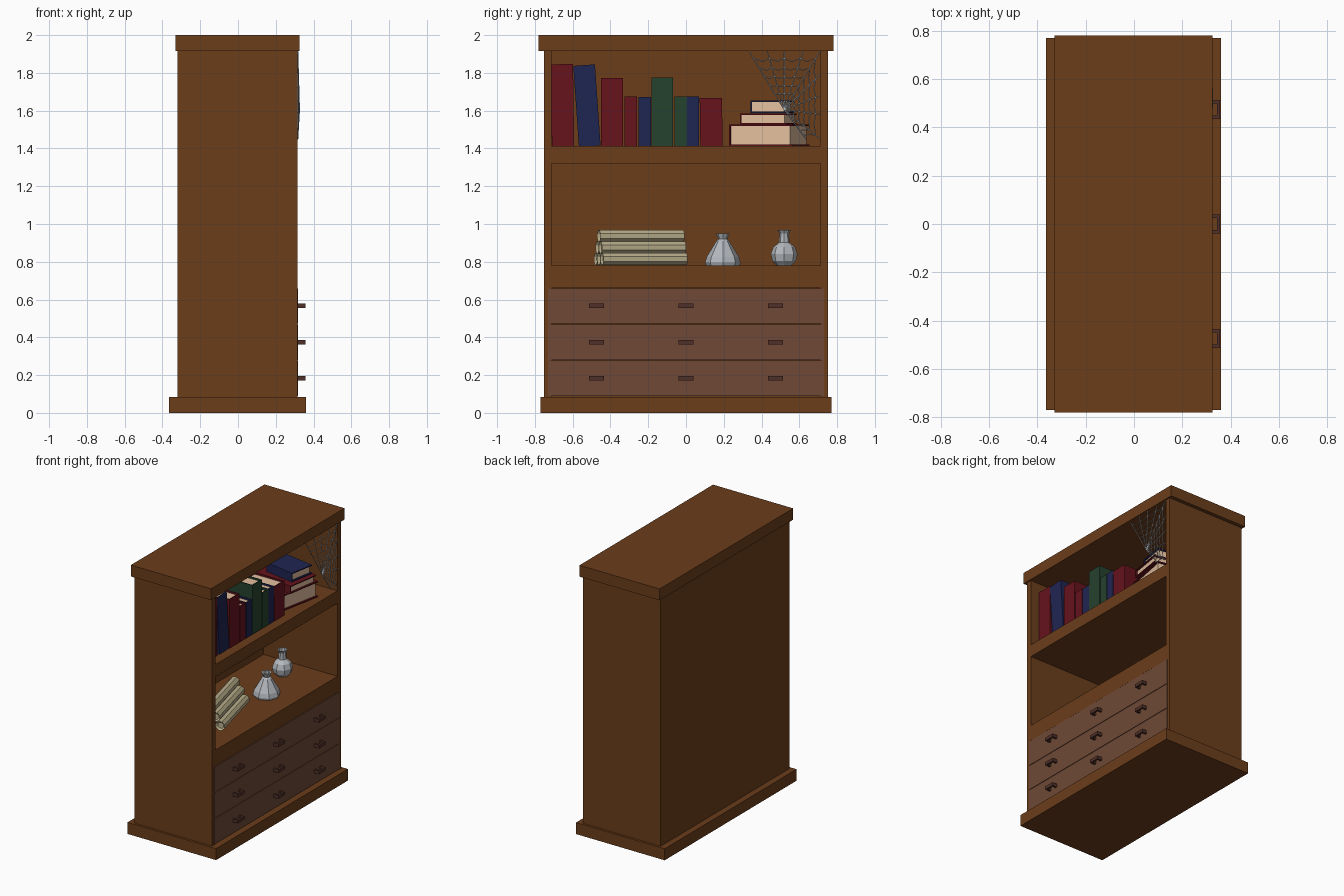
import bpy, bmesh
from math import radians, cos, sin, pi, sqrt
from mathutils import Matrix, Vector

if "Cube" in bpy.data.objects:
    bpy.data.objects.remove(bpy.data.objects["Cube"])


def mat(name, hexa):
    m = bpy.data.materials.new(name)
    c = [int(hexa[i:i + 2], 16) / 255 for i in (0, 2, 4)]
    m.diffuse_color = (*[(v / 12.92 if v < 0.04 else ((v + 0.055) / 1.055) ** 2.4) for v in c], 1)
    m.use_nodes = True
    m.node_tree.nodes["Principled BSDF"].inputs["Base Color"].default_value = m.diffuse_color
    return m


WOOD = mat("wood", "6b3d1a")
DRAWER = mat("drawer_wood", "6e4936")
HANDLE = mat("dark_handle", "503028")
RED, BLUE, GREEN = mat("red_cover", "66131c"), mat("blue_cover", "1f2552"), mat("green_cover", "25422e")
PAGES = mat("pages", "e3bf9e")
PAPER = mat("parchment", "b8ad8a")
GLASS = mat("glass", "b4b8bd")
SILK = mat("silk", "c4c8cc")


def add_box(bm, lo, hi, slot=0):
    lo, hi = Vector(lo), Vector(hi)
    m = Matrix.Translation((lo + hi) / 2) @ Matrix.Diagonal((*(hi - lo), 1))
    for v in bmesh.ops.create_cube(bm, size=1, matrix=m)["verts"]:
        for f in v.link_faces:
            f.material_index = slot


def finish(name, bm, *mats, matrix=Matrix()):
    me = bpy.data.meshes.new(name)
    bm.to_mesh(me)
    bm.free()
    for m in mats:
        me.materials.append(m)
    ob = bpy.data.objects.new(name, me)
    ob.matrix_world = matrix
    bpy.context.collection.objects.link(ob)
    return ob


def boxes(name, material, *pairs):
    bm = bmesh.new()
    for lo, hi in pairs:
        add_box(bm, lo, hi)
    return finish(name, bm, material)


# carcass
boxes("base", WOOD, ((-.365, -.77, 0), (.36, .77, .085)))
boxes("top", WOOD, ((-.33, -.78, 1.916), (.325, .78, 2)))
for side, s in (("left", -1), ("right", 1)):
    boxes(side + "_side", WOOD, ((-.32, min(s * .713, s * .753), .085), (.315, max(s * .713, s * .753), 1.916)))
boxes("back_panel", WOOD, ((-.32, -.713, .085), (-.29, .713, 1.916)))
boxes("upper_shelf", WOOD, ((-.29, -.713, 1.32), (.315, .713, 1.412)))
boxes("lower_shelf", WOOD, ((-.29, -.713, .662), (.315, .713, .78)))

# drawers with loop handles
for i in range(3):
    z = .09 + i * .191
    boxes(f"drawer_{i}", DRAWER, ((.26, -.73, z), (.318, .73, z + .187)))
    for j, y in enumerate((-.474, 0, .474)):
        zc, w = z + .094, .039
        boxes(f"handle_{i}_{j}", HANDLE,
              ((.343, y - w, zc - .012), (.357, y + w, zc + .012)),
              ((.315, y - w, zc - .012), (.343, y - w + .014, zc + .012)),
              ((.315, y + w - .014, zc - .012), (.343, y + w, zc + .012)))


# book: spine at local x=0 facing +x, thickness along y, height along z
def book(name, thick, depth, height, cover, matrix):
    bm = bmesh.new()
    t, c, e = thick / 2, .008, .012
    add_box(bm, (-depth, -t, 0), (-c, -t + c, height))
    add_box(bm, (-depth, t - c, 0), (-c, t, height))
    add_box(bm, (-c, -t, 0), (0, t, height))
    add_box(bm, (-depth + e, -t + c, e), (-c, t - c, height - e), 1)
    return finish(name, bm, cover, PAGES, matrix=matrix)


# standing books: y from, y to, top z, lean in degrees, cover
ROW = [(-.710, -.592, 1.846, .8, RED), (-.567, -.452, 1.842, 4, BLUE), (-.450, -.334, 1.773, 0, RED),
       (-.326, -.260, 1.675, 0, RED), (-.252, -.186, 1.673, 0, BLUE), (-.183, -.070, 1.775, 0, GREEN),
       (-.062, .004, 1.675, 0, GREEN), (.005, .070, 1.675, 0, BLUE), (.076, .194, 1.667, .8, RED)]
for i, (y0, y1, top, lean, cover) in enumerate(ROW):
    h = top - 1.412
    book(f"standing_book_{i}", y1 - y0, .32 if h > .3 else .25, h, cover,
         Matrix.Translation((.245, (y0 + y1) / 2, 1.412)) @ Matrix.Rotation(radians(lean), 4, 'X'))

# stacked books lying flat, spine toward -y
FLAT = Matrix(((0, 0, -1, 0), (-1, 0, 0, 0), (0, 1, 0, 0), (0, 0, 0, 1)))
STACK = [(-.005, .44, 1.412, .115, .34, .48, -11, RED), (.08, .435, 1.528, .058, .25, .34, -9, RED),
         (.10, .455, 1.588, .066, .19, .24, -10, BLUE)]
for i, (x, y, z, t, w, length, rot, cover) in enumerate(STACK):
    book(f"stacked_book_{i}", t, w, length, cover,
         Matrix.Translation((x, y, z + t / 2)) @ Matrix.Rotation(radians(rot), 4, 'Z') @ FLAT
         @ Matrix.Translation((w / 2, 0, -length / 2)))

# pyramid of rolled scrolls, 3-2-1
R, L = .035, .46
axis = Vector((-sin(radians(14)), cos(radians(14)), 0))
back = Vector((-axis.y, axis.x, 0))
for row in range(3):
    for k in range(3 - row):
        p = Vector((.11, -.222, .78 + R)) + back * (2 * R * k + R * row)
        p.z += row * R * sqrt(3)
        bm = bmesh.new()
        bmesh.ops.create_cone(bm, cap_ends=True, segments=8, radius1=R, radius2=R, depth=L)
        caps = [f for f in bm.faces if len(f.verts) == 8]
        bmesh.ops.inset_region(bm, faces=caps, thickness=.012, depth=-.012)
        turn = axis.to_track_quat('Z', 'Y').to_matrix().to_4x4()
        finish(f"scroll_{row}_{k}", bm, PAPER, matrix=Matrix.Translation(p) @ turn @ Matrix.Rotation(pi / 8, 4, 'Z'))


# faceted glass bottles, turned from a profile of (radius, z)
def bottle(name, x, y, profile, n=8):
    bm = bmesh.new()
    rings = [[bm.verts.new((r * cos(2 * pi * i / n), r * sin(2 * pi * i / n), z)) for i in range(n)]
             for r, z in profile]
    for a, b in zip(rings, rings[1:]):
        for i in range(n):
            bm.faces.new((a[i], a[(i + 1) % n], b[(i + 1) % n], b[i]))
    bm.faces.new(rings[0][::-1])
    bm.faces.new(rings[-1])
    finish(name, bm, GLASS, matrix=Matrix.Translation((x, y, .78)))


bottle("conical_flask", .097, .195, [(.088, 0), (.094, .015), (.086, .045), (.034, .13), (.023, .14),
                                     (.036, .17), (.022, .17), (.018, .14)])
bottle("round_flask", 0, .52, [(.038, 0), (.063, .025), (.071, .062), (.058, .098), (.028, .122),
                               (.025, .17), (.036, .188), (.026, .188), (.018, .15)])

# cobweb in the upper corner: spokes plus sagging rings
hub = Vector((.325, .52, 1.605))
ANCHORS = [(.334, 1.914), (.43, 1.914), (.52, 1.914), (.62, 1.914), (.71, 1.914),
           (.71, 1.79), (.71, 1.68), (.71, 1.58), (.71, 1.45), (.636, 1.45)]
ends = [Vector((.316, y, z)) for y, z in ANCHORS]
web = bpy.data.curves.new("cobweb", 'CURVE')
web.dimensions = '3D'
web.bevel_depth = .003
web.bevel_resolution = 0
web.materials.append(SILK)


def strand(points):
    s = web.splines.new('POLY')
    s.points.add(len(points) - 1)
    for sp, p in zip(s.points, points):
        sp.co = (*p, 1)


for e in ends:
    strand([hub, e])
for f in (.14, .28, .42, .57, .72, .88):
    ring = []
    for a, b in zip(ends, ends[1:]):
        pa, pb = hub.lerp(a, f), hub.lerp(b, f)
        ring += [pa, ((pa + pb) / 2).lerp(hub, .06)]
    strand(ring + [hub.lerp(ends[-1], f)])
bpy.context.collection.objects.link(bpy.data.objects.new("cobweb", web))
